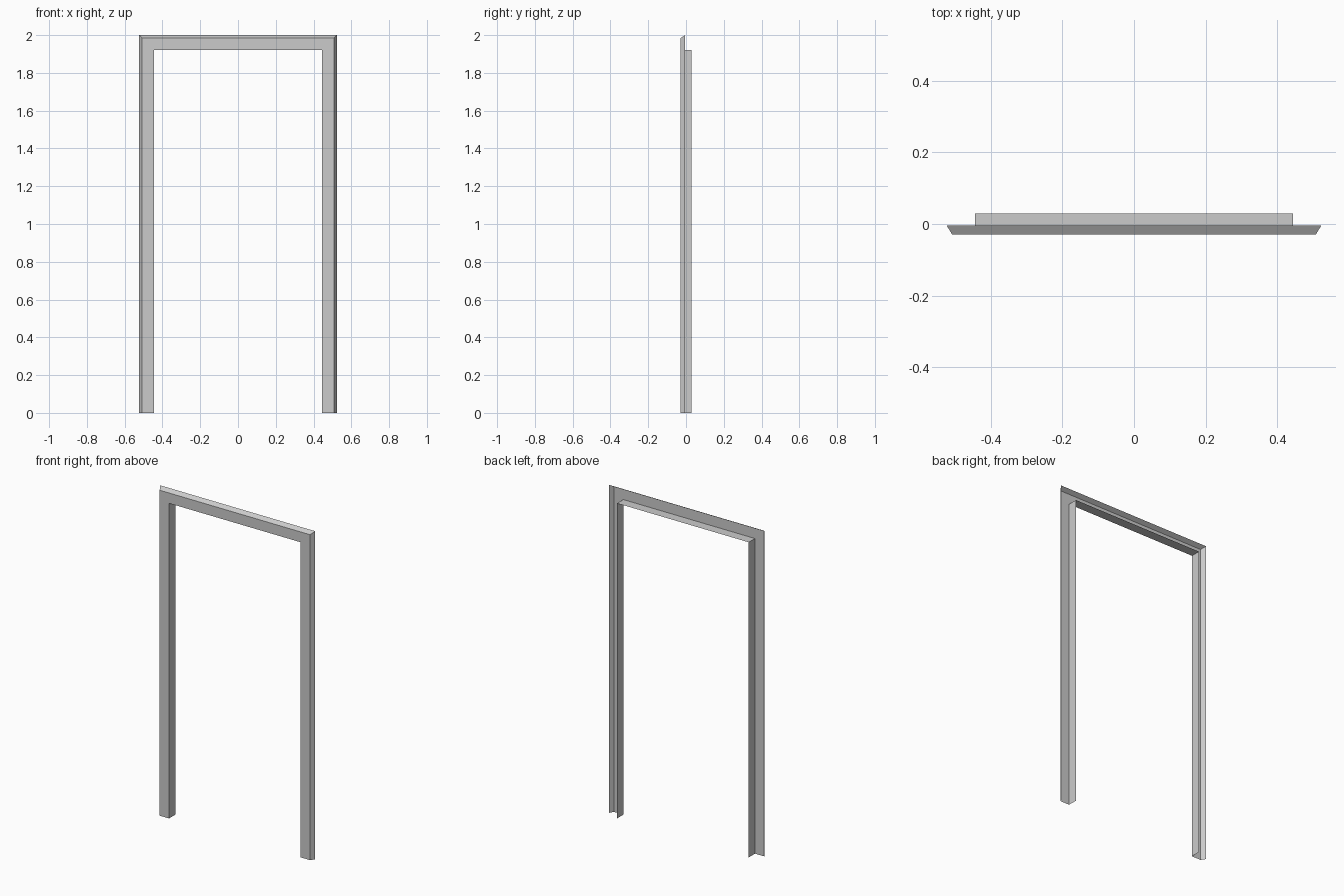
import bpy
import bmesh

if "Cube" in bpy.data.objects:
    bpy.data.objects.remove(bpy.data.objects["Cube"])

HALF_WIDTH = 0.523
HEIGHT = 2.0


def sweep_frame(name, profile):
    """Sweep an (inset, y) profile up one side, across the head and down, mitred."""
    bm = bmesh.new()
    rings = []
    for side, at_top in ((-1, False), (-1, True), (1, True), (1, False)):
        rings.append([
            bm.verts.new((side * (HALF_WIDTH - inset), y,
                          HEIGHT - inset if at_top else 0.0))
            for inset, y in profile
        ])
    for a, b in zip(rings, rings[1:]):
        for i in range(len(profile) - 1):
            bm.faces.new((a[i], a[i + 1], b[i + 1], b[i]))
    mesh = bpy.data.meshes.new(name)
    bm.to_mesh(mesh)
    bm.free()
    obj = bpy.data.objects.new(name, mesh)
    bpy.context.collection.objects.link(obj)
    return obj


# Front casing: sheet with a bevelled outer edge, open at the back
sweep_frame("door_casing", [(0.0, -0.004), (0.016, -0.03), (0.079, -0.03)])

# Jamb lining: thin sheet running back from the inner edge of the casing
sweep_frame("jamb_lining", [(0.079, -0.03), (0.079, 0.03)])
